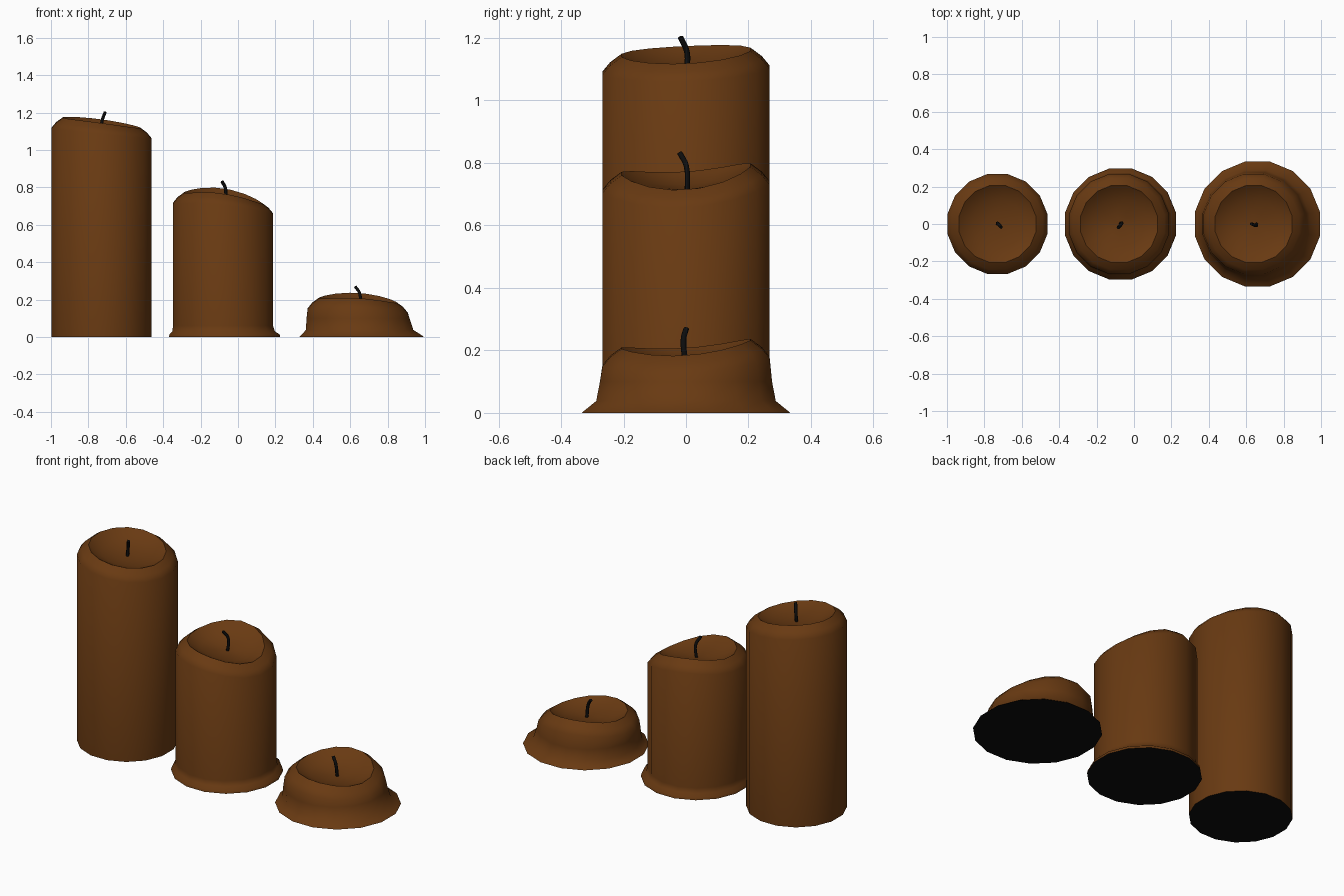
import bpy, bmesh, math

if "Cube" in bpy.data.objects:
    bpy.data.objects.remove(bpy.data.objects["Cube"])

SIDES = 16

def material(name, rgb):
    m = bpy.data.materials.new(name)
    m.diffuse_color = (*rgb, 1)
    m.use_nodes = True
    m.node_tree.nodes["Principled BSDF"].inputs["Base Color"].default_value = m.diffuse_color
    return m

wax = material("brown_wax", (0.14, 0.042, 0.006))
black = material("black", (0.004, 0.004, 0.004))

def candle(name, cx, foot, rim):
    """foot: rings (radius, z, x shift); rim: height, x tilt, y tilt, saddle."""
    h, a, b, c = rim
    # melted top: (radius, drop below rim, share of the uneven rim height)
    top = [(0.27, -0.057, 1), (0.245, -0.027, 1), (0.208, 0, 1),
           (0.19, -0.012, 0.9), (0.135, -0.035, 0.5), (0.06, -0.046, 0.2)]
    bm = bmesh.new()
    rings = []

    def ring(r, shift, height):
        vs = []
        for i in range(SIDES):
            t = 2 * math.pi * (i + 0.5) / SIDES
            vs.append(bm.verts.new((cx + shift + r * 1.01 * math.cos(t),
                                    r * 1.01 * math.sin(t), height(t))))
        rings.append(vs)

    for r, z, s in foot:
        ring(r, s, lambda t: z)
    for r, d, k in top:
        ring(r, 0, lambda t: h + d + k * (a * math.cos(t) + b * math.sin(t)
                                          + c * math.cos(2 * t)))
    for lo, hi in zip(rings, rings[1:]):
        for i in range(SIDES):
            j = (i + 1) % SIDES
            bm.faces.new((lo[i], lo[j], hi[j], hi[i]))
    # pool centre
    mid = bm.verts.new((cx, 0, h - 0.048))
    for i in range(SIDES):
        bm.faces.new((rings[-1][i], rings[-1][(i + 1) % SIDES], mid))
    # dark underside
    base = bm.faces.new(rings[0][::-1])
    base.material_index = 1
    me = bpy.data.meshes.new(name)
    bm.to_mesh(me)
    bm.free()
    me.materials.append(wax)
    me.materials.append(black)
    ob = bpy.data.objects.new(name, me)
    bpy.context.collection.objects.link(ob)
    bpy.ops.object.select_all(action='DESELECT')
    ob.select_set(True)
    bpy.context.view_layer.objects.active = ob
    bpy.ops.object.shade_smooth_by_angle(angle=math.radians(50))

def wick(name, pts):
    cu = bpy.data.curves.new(name, 'CURVE')
    cu.dimensions = '3D'
    cu.bevel_depth = 0.009
    cu.bevel_resolution = 1
    cu.resolution_u = 4
    cu.use_fill_caps = True
    sp = cu.splines.new('BEZIER')
    sp.bezier_points.add(len(pts) - 1)
    for bp, p in zip(sp.bezier_points, pts):
        bp.co = p
        bp.handle_left_type = bp.handle_right_type = 'AUTO'
    cu.materials.append(black)
    bpy.context.collection.objects.link(bpy.data.objects.new(name, cu))

# candles: tall, medium with a small foot, burnt-down stub with a wide foot
candle("tall_candle", -0.73, [(0.27, 0, 0)], (1.150, -0.028, 0.010, -0.004))
candle("medium_candle", -0.08,
       [(0.30, 0, 0.008), (0.297, 0.015, 0.008), (0.277, 0.03, 0.003), (0.27, 0.06, 0)],
       (0.762, -0.029, 0.014, -0.019))
candle("short_candle", 0.64,
       [(0.337, 0, 0.02), (0.325, 0.01, 0.02), (0.29, 0.038, 0.01), (0.278, 0.10, 0.002)],
       (0.209, -0.012, 0.014, -0.013))

# wicks
wick("tall_wick", [(-0.73, 0, 1.09), (-0.728, 0.004, 1.15), (-0.71, -0.018, 1.203)])
wick("medium_wick", [(-0.073, 0.004, 0.70), (-0.066, 0.001, 0.79), (-0.085, -0.02, 0.832)])
wick("short_wick", [(0.655, 0, 0.15), (0.65, -0.008, 0.235), (0.627, 0.001, 0.27)])
